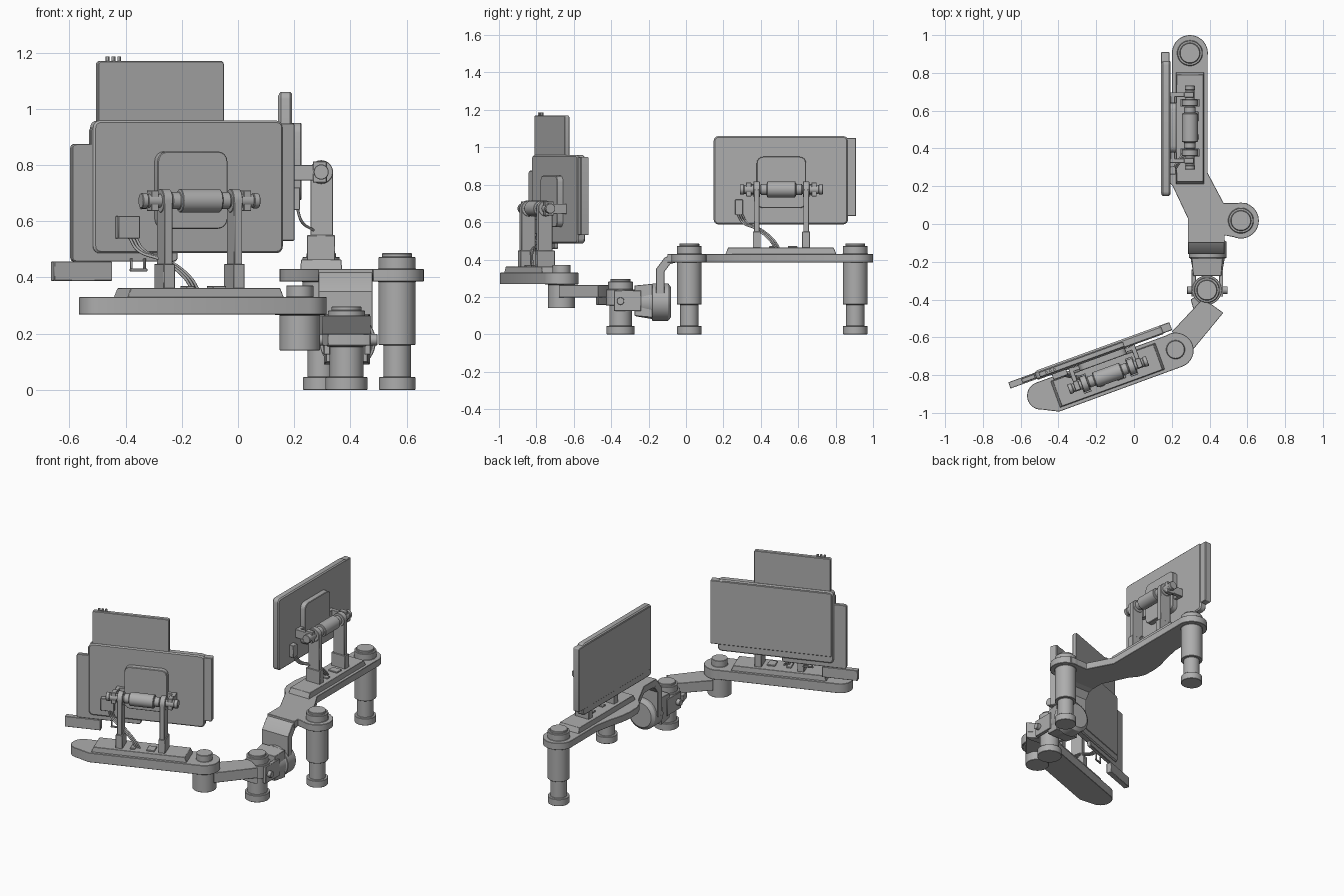
import bpy, bmesh
from math import sin, cos, pi, radians
from mathutils import Matrix, Vector

if "Cube" in bpy.data.objects:
    bpy.data.objects.remove(bpy.data.objects["Cube"])

I = Matrix.Identity(4)
XZ = Matrix.Rotation(pi / 2, 4, 'X')                                   # sketch in x-z, depth along -y
YZ = Matrix(((0, 0, 1, 0), (1, 0, 0, 0), (0, 1, 0, 0), (0, 0, 0, 1)))  # sketch in y-z, depth along x
T = lambda x, y, z=0: Matrix.Translation((x, y, z))
metal = bpy.data.materials.new("dark_grey")
metal.diffuse_color = (.42, .42, .42, 1)
metal.use_nodes = True
metal.node_tree.nodes["Principled BSDF"].inputs["Base Color"].default_value = metal.diffuse_color


def place(name, data, m):
    data.materials.append(metal)
    ob = bpy.data.objects.new(name, data)
    bpy.context.collection.objects.link(ob)
    ob.matrix_world = m
    return ob


def finish(name, bm, m, bevel=0):
    bmesh.ops.recalc_face_normals(bm, faces=bm.faces)
    me = bpy.data.meshes.new(name)
    bm.to_mesh(me)
    bm.free()
    me.shade_smooth()
    me.set_sharp_from_angle(angle=radians(30))
    ob = place(name, me, m)
    if bevel:
        mod = ob.modifiers.new("bevel", 'BEVEL')
        mod.width, mod.segments, mod.limit_method = bevel, 1, 'ANGLE'
        mod.angle_limit = radians(50)


def prism(name, pts, h0, h1, m=I, bevel=.002, top=1.0):
    """Extrude an outline; top scales the upper outline about its centre."""
    bm = bmesh.new()
    c = sum((Vector(p) for p in pts), Vector((0, 0))) / len(pts)
    lo = [bm.verts.new((x, y, h0)) for x, y in pts]
    hi = [bm.verts.new((*(c + (Vector(p) - c) * top), h1)) for p in pts]
    bm.faces.new(lo)
    bm.faces.new(hi)
    for i in range(len(pts)):
        j = (i + 1) % len(pts)
        bm.faces.new((lo[i], lo[j], hi[j], hi[i]))
    finish(name, bm, m, bevel)


def box(name, x0, x1, y0, y1, z0, z1, m=I, bevel=.002):
    prism(name, [(x0, y0), (x1, y0), (x1, y1), (x0, y1)], z0, z1, m, bevel)


def arc(cx, cy, r, a0, a1, n):
    return [(cx + r * cos(radians(a0 + (a1 - a0) * k / n)), cy + r * sin(radians(a0 + (a1 - a0) * k / n)))
            for k in range(n + 1)]


def panel(name, u0, u1, z0, z1, v0, v1, m, r=.02, bevel=.003):
    """Upright plate with rounded corners."""
    pts = []
    for cx, cz, a in ((u1 - r, z1 - r, 0), (u0 + r, z1 - r, 90), (u0 + r, z0 + r, 180), (u1 - r, z0 + r, 270)):
        pts += arc(cx, cz, r, a, a + 90, 4)
    prism(name, pts, -v1, -v0, m @ XZ, bevel)


def lathe(name, prof, m=I, n=40, bevel=.002):
    """Stack of rings (radius, height) around local z."""
    bm = bmesh.new()
    rings = [[bm.verts.new((r * cos(2 * pi * k / n), r * sin(2 * pi * k / n), h)) for k in range(n)] for r, h in prof]
    for a, b in zip(rings, rings[1:]):
        for k in range(n):
            bm.faces.new((a[k], a[(k + 1) % n], b[(k + 1) % n], b[k]))
    bm.faces.new(rings[0])
    bm.faces.new(rings[-1])
    finish(name, bm, m, bevel)


def cable(name, pts, m, r=.005):
    cu = bpy.data.curves.new(name, 'CURVE')
    cu.dimensions, cu.bevel_depth, cu.bevel_resolution = '3D', r, 2
    sp = cu.splines.new('BEZIER')
    sp.bezier_points.add(len(pts) - 1)
    for bp, p in zip(sp.bezier_points, pts):
        bp.co = p
        bp.handle_left_type = bp.handle_right_type = 'AUTO'
    place(name, cu, m)


def station(tag, m, plug):
    """Tray, twin pillars, tilt bar and screen; local x along the tray, local y toward the viewer."""
    n = lambda s: tag + "_" + s
    prism(n("tray"), [(-.3, -.075), (.295, -.075), (.295, .075), (-.3, .075)], .425, .464, m, .002, .95)
    for u, w in ((-.05, .03), (.06, .05)):
        box(n("tray_cover"), u - w / 2, u + w / 2, -.045, .02, .46, .472, m)
    for s in (-1, 1):
        u = s * .132
        box(n("pillar_foot"), u - .021, u + .021, -.05, .05, .455, .55, m)
        box(n("pillar"), u - .015, u + .015, -.042, .038, .54, .775, m)
        lathe(n("pillar_eye"), [(.042, u - .017), (.042, u + .017)], m @ T(0, 0, .775) @ YZ)
        a = s * .175
        box(n("tilt_clamp"), a - .014, a + .014, -.02, .03, .738, .812, m)
        box(n("tilt_arm"), a - .012, a + .012, .02, .105, .745, .80, m)
        box(n("tilt_tie"), min(a, s * .08), max(a, s * .08), .08, .103, .745, .80, m)
        lathe(n("bar_knob"), [(.02, s * .185), (.02, s * .2), (.027, s * .2), (.027, s * .222)], m @ T(0, 0, .775) @ YZ, 24)
    lathe(n("tilt_bar"), [(.024, -.2), (.024, -.11), (.03, -.11), (.03, -.078), (.042, -.075), (.042, .075),
                          (.03, .078), (.03, .11), (.024, .11), (.024, .2)], m @ T(0, 0, .775) @ YZ, 32)
    panel(n("mount_plate"), -.132, .132, .675, .95, .07, .108, m, .035)
    panel(n("screen_back"), -.362, .356, .588, 1.06, .104, .15, m, .025, .007)
    panel(n("screen_front"), -.35, .40, .632, 1.05, .108, .153, m, .006)
    box(n("plug_box"), plug[0], plug[1], .075, .106, .64, .72, m)
    for k in range(3):
        d = k * .012
        cable(n("cable"), [(-.235 + d, .085, .645), (-.21 + d, .07, .60), (-.13 + d, .02, .56),
                           (-.06 + d, -.01, .50), (-.035 + d, -.015, .46)], m)


A = T(.296, .51) @ Matrix.Rotation(pi / 2, 4, 'Z')
B = T(-.137, -.80, -.102) @ Matrix.Rotation(radians(20), 4, 'Z')
station("back", A, (-.247, -.205))
station("front", B, (-.28, -.198))

# extra panels on the front station
panel("upper_panel", -.342, .134, 1.03, 1.272, .112, .14, B, .012)
for u in (-.302, -.28, -.258):
    lathe("panel_knob", [(.007, 1.265), (.007, 1.288)], B @ T(u, .126), 12, 0)
panel("side_panel", -.44, -.04, .558, .977, .115, .14, B, .015)
panel("side_panel_tab", -.37, -.3, .9, 1.035, .115, .135, B, .012)
box("side_bar", -.51, -.29, .11, .145, .49, .558, B)
box("lower_hook_bar", -.225, -.16, .10, .11, .523, .533, B)
for u in (-.22, -.17):
    box("lower_hook_leg", u - .004, u + .004, .10, .11, .525, .57, B)

# back arm and its two legs
prism("back_arm", [(.39, .91), (.202, .91), (.202, .64), (.18, .53), (.155, .44), (.147, .37), (.15, .29), (.17, .24),
                   (.205, .2), (.285, .03), (.285, -.10), (.48, -.10),
                   (.48, -.06), (.57, -.077), (.60, .112), (.475, .11), (.39, .27)], .385, .43)
for x, y in ((.296, .905), (.566, .018)):
    lathe("leg", [(.065, 0), (.065, .045), (.049, .045), (.049, .16), (.066, .16), (.066, .385), (.095, .385),
                  (.095, .43), (.066, .43), (.066, .472), (.053, .472), (.053, .486)], T(x, y))
prism("bend_bracket", [(-.07, .43), (-.115, .41), (-.16, .35), (-.16, .17), (-.115, .17), (-.115, .335),
                       (-.085, .375), (-.05, .386)], .287, .478, YZ)

# swivel joint between the two arms
lathe("swivel_disc", [(.08, .08), (.1, .095), (.1, .18), (.09, .182), (.075, .27)],
      T(.39, 0, .172) @ XZ)
prism("swivel_neck", [(.305, .09), (.47, .09), (.47, .27), (.305, .27)], .18, .275, XZ, .002, .9)
for x in (.305, .45):
    box("clevis_cheek", x, x + .022, -.385, -.24, .125, .235)
lathe("clevis_pin", [(.02, .28), (.02, .496)], T(0, -.35, .178) @ YZ, 20)
lathe("middle_leg", [(.075, 0), (.075, .045), (.06, .045), (.06, .155), (.078, .155), (.078, .24), (.066, .24),
                     (.066, .282), (.053, .282), (.053, .296)], T(.386, -.35))

# link and front arm
prism("front_link", [(.36, -.40), (.41, -.425), (.473, -.47), (.30, -.68), (.20, -.57)], .197, .264)
prism("link_stop", [(.30, -.40), (.33, -.38), (.41, -.425), (.472, -.47), (.44, -.48), (.32, -.47)], .157, .2)
lathe("front_pivot", [(.072, .14), (.072, .267), (.09, .267), (.09, .33), (.048, .33), (.048, .372)], T(.22, -.665))
prism("front_arm", arc(.384, .0, .092, -90, 90, 16) + [(-.34, .093)] + arc(-.371, .019, .074, 90, 255, 14)
      + [(-.31, -.093)], .37, .432, B)
